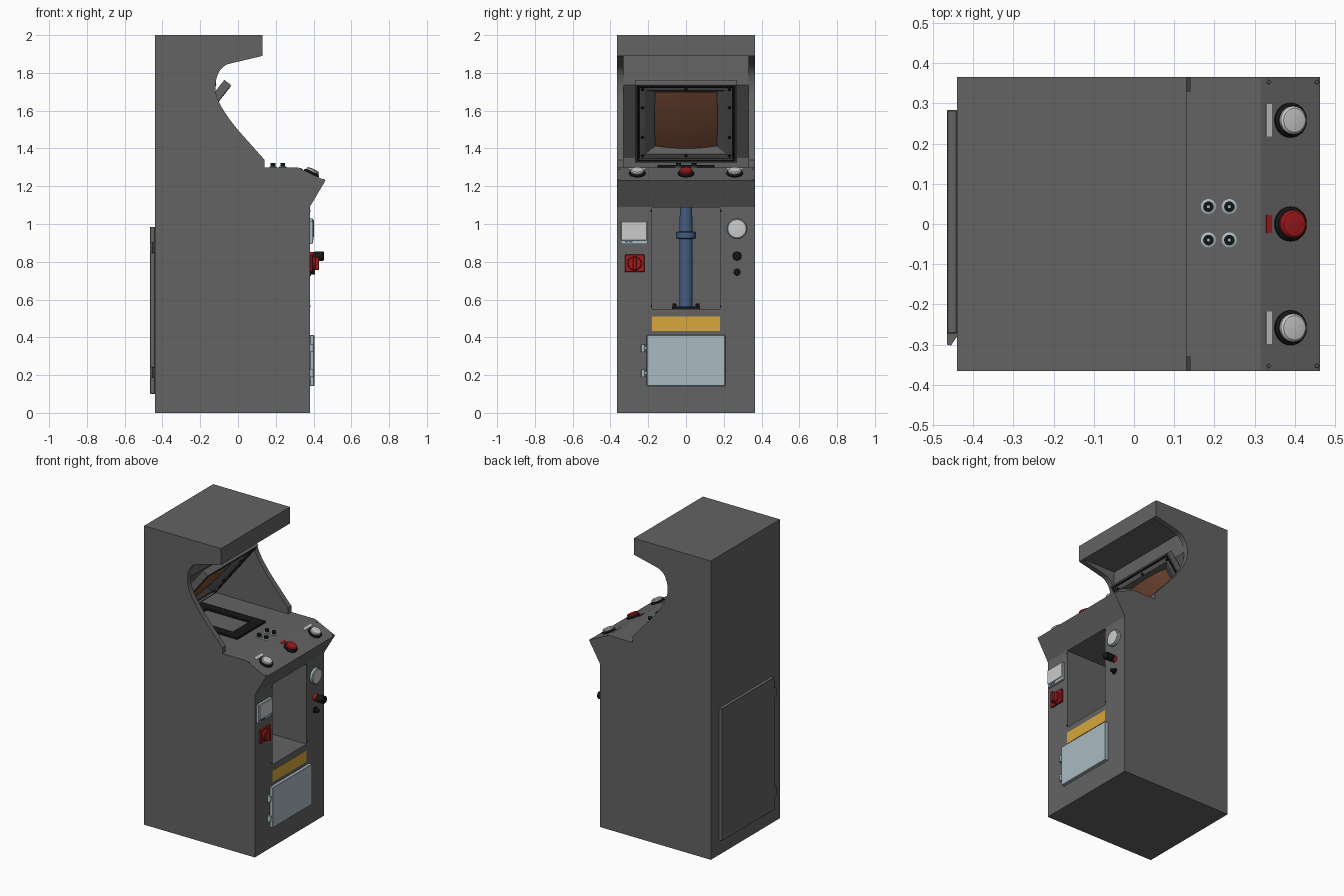
import bpy, bmesh, math
from mathutils import Vector, Matrix
from mathutils.geometry import interpolate_bezier

if "Cube" in bpy.data.objects:
    bpy.data.objects.remove(bpy.data.objects["Cube"])

def mat(name, *c):
    m = bpy.data.materials.new(name)
    m.diffuse_color = (*c, 1)
    m.use_nodes = True
    m.node_tree.nodes["Principled BSDF"].inputs["Base Color"].default_value = m.diffuse_color
    return m

GREY = mat("dark_grey", .125, .125, .125)
BLACK = mat("black", .008, .008, .008)
WHITE = mat("white", .6, .6, .6)
RED = mat("red", .36, .01, .012)
BLUE = mat("blue", .06, .11, .22)
PALE = mat("pale_blue", .4, .5, .54)
YELLOW = mat("yellow", .68, .39, .045)
BROWN = mat("screen_brown", .2, .075, .04)

def finish(name, bm, m=None, smooth=False, matrix=None):
    bmesh.ops.recalc_face_normals(bm, faces=bm.faces)
    me = bpy.data.meshes.new(name)
    bm.to_mesh(me)
    bm.free()
    if matrix:
        me.transform(matrix)
    if smooth:
        me.shade_smooth()
        me.set_sharp_from_angle(angle=math.radians(35))
    me.materials.append(m or GREY)
    ob = bpy.data.objects.new(name, me)
    bpy.context.collection.objects.link(ob)
    return ob

def prism(name, pts, y0, y1, m=None, smooth=False):
    """Extrude an (x, z) profile along y."""
    bm = bmesh.new()
    f = bm.faces.new([bm.verts.new((p[0], y0, p[1])) for p in pts])
    r = bmesh.ops.extrude_face_region(bm, geom=[f])
    vs = [v for v in r["geom"] if isinstance(v, bmesh.types.BMVert)]
    bmesh.ops.translate(bm, verts=vs, vec=(0, y1 - y0, 0))
    return finish(name, bm, m, smooth)

def box(name, x, y, z, m=None, bevel=0, matrix=None):
    """Box from (min, max) pairs."""
    bm = bmesh.new()
    bmesh.ops.create_cube(bm, size=1)
    for v in bm.verts:
        v.co = [(a + b) / 2 + c * (b - a) for c, (a, b) in zip(v.co, (x, y, z))]
    if bevel:
        bmesh.ops.bevel(bm, geom=bm.edges[:], offset=bevel, segments=1, affect='EDGES')
    return finish(name, bm, m, matrix=matrix)

def lathe(name, base, axis, prof, m=None, n=32):
    """Stack of (radius, height) rings along an axis, capped."""
    bm = bmesh.new()
    rings = [[bm.verts.new((r * math.cos(2 * math.pi * i / n), r * math.sin(2 * math.pi * i / n), h))
              for i in range(n)] for r, h in prof]
    for a, b in zip(rings, rings[1:]):
        for i in range(n):
            bm.faces.new((a[i], a[(i + 1) % n], b[(i + 1) % n], b[i]))
    bm.faces.new(rings[0])
    bm.faces.new(rings[-1])
    rot = Vector((0, 0, 1)).rotation_difference(Vector(axis)).to_matrix().to_4x4()
    return finish(name, bm, m, True, Matrix.Translation(base) @ rot)

def cyl(name, base, axis, r, h, m=None, n=32):
    return lathe(name, base, axis, [(r, 0), (r, h * .8), (r * .9, h)], m, n)

def rect_loops(name, loops, matrix, m=None):
    """Nested rectangles (half width, half height, depth) skinned together."""
    bm = bmesh.new()
    rs = [[bm.verts.new((sx * u, sy * v, d)) for sx, sy in ((-1, -1), (1, -1), (1, 1), (-1, 1))]
          for u, v, d in loops]
    for a, b in zip(rs, rs[1:]):
        for i in range(4):
            bm.faces.new((a[i], a[(i + 1) % 4], b[(i + 1) % 4], b[i]))
    return finish(name, bm, m, matrix=matrix)

# Lower cabinet with the front display cavity
lower = prism("lower_cabinet", [(-.44, 0), (.38, 0), (.38, 1.09), (.463, 1.23), (.315, 1.30), (-.44, 1.30)], -.365, .365)
cut = box("cavity_cutter", (-.25, .42), (-.18, .18), (.55, 1.088))
cut.hide_render = True
md = lower.modifiers.new("cavity", 'BOOLEAN')
md.operation, md.object, md.solver = 'DIFFERENCE', cut, 'EXACT'
bpy.context.view_layer.objects.active = lower
bpy.ops.object.modifier_apply(modifier=md.name)
bpy.data.objects.remove(cut)

# Upper side panels with the swept cut-out
V = lambda x, z: Vector((x, z))
c1 = interpolate_bezier(V(.02, 1.475), V(-.05, 1.555), V(-.12, 1.65), V(-.12, 1.72), 14)
c2 = interpolate_bezier(V(-.12, 1.72), V(-.12, 1.79), V(-.09, 1.84), V(-.04, 1.85), 12)
side = [(-.44, 1.30), (.14, 1.30), (.14, 1.34), *c1, *c2[1:], (.13, 1.89), (.13, 2), (-.44, 2)]
for s, n in ((-1, "left"), (1, "right")):
    prism(n + "_side_panel", side, s * .33, s * .365, smooth=True)

# Hood shell, back wall and board behind the screen
prism("hood_shell", [(-.44, 1.30), (-.42, 1.30), (-.415, 1.35), (-.115, 1.735), (-.12, 1.893),
                     (.11, 1.893), (.11, 1.89), (.13, 1.89), (.13, 2), (-.44, 2)], -.33, .33)

# Downward tilted screen unit: local x = world y, local y = up the slope, local z = outward
M = Matrix(((0, .62, .785, -.198), (1, 0, 0, 0), (0, .785, -.62, 1.531), (0, 0, 0, 1)))
rect_loops("screen_frame", [(.165, .185, -.045), (.27, .26, -.045), (.27, .26, 0), (.25, .243, 0), (.25, .243, -.012),
                            (.22, .215, -.012), (.165, .185, -.042)], M)
rect_loops("screen_gasket", [(.262, .253, 0), (.262, .253, .003), (.25, .243, .003), (.25, .243, -.01),
                             (.243, .238, -.01)], M, BLACK)
bm = bmesh.new()
bmesh.ops.create_grid(bm, x_segments=16, y_segments=16, size=1)
for v in bm.verts:
    a, b = v.co.x, v.co.y
    v.co = (.168 * a * (1 - .04 * b * b), .19 * b * (1 - .04 * a * a), -.018 - .011 * (a * a + b * b))
finish("screen_glass", bm, BROWN, True, M)
nrm = Vector((.785, 0, -.62))
for u, v in [(a, b) for a in (-.231, 0, .231) for b in (-.224, -.1, .1, .224) if a or abs(b) > .2]:
    cyl("screen_bolt", M @ Vector((u, v, -.012)), nrm, .008, .008, BLACK, 10)

# Black surround on the floor below the screen
F = Matrix.Translation((-.135, 0, 1.30))
rect_loops("floor_surround", [(.235, .15, 0), (.235, .15, .012), (.16, .09, .012), (.16, .09, 0)], F, BLACK)

# Sloped control deck: buttons, labels, screws
dn = Vector((.427, 0, .904))
deck = lambda x, y: Vector((x, y, 1.30 - (x - .315) * .07 / .148))
tilt = Matrix.Rotation(math.radians(25.3), 4, 'Y')
for y, m, w in ((-.258, WHITE, .04), (0, RED, .022), (.258, WHITE, .04)):
    p = deck(.388, y)
    lathe("button_collar", p, dn, [(.043, 0), (.043, .006), (.036, .013)], BLACK)
    lathe("button_cap", p + dn * .012, dn, [(.035, 0), (.035, .009), (.03, .014), (.015, .016)], m)
    box("button_label", (-.008, .008), (-w, w), (-.001, .003), m, matrix=Matrix.Translation(deck(.335, y)) @ tilt)
for x in (.335, .454):
    for y in (-.353, .353):
        cyl("deck_screw", deck(x, y), dn, .005, .003, n=10)
for x in (.185, .237):
    for y in (-.04, .043):
        lathe("jack_rim", (x, y, 1.30), (0, 0, 1), [(.019, 0), (.019, .003), (.016, .005)], PALE, 24)
        lathe("jack", (x, y, 1.304), (0, 0, 1), [(.013, 0), (.013, .018), (.006, .018), (.006, .012)], BLACK, 20)
        cyl("jack_pin", (x, y, 1.315), (0, 0, 1), .005, .006, PALE, 12)

# Display cavity: frame bolts and blue pole with collar and base
for y in (-.172, .172):
    for z in (.565, 1.07):
        cyl("cavity_bolt", (.37, y * 1.07, z), (1, 0, 0), .004, .013, BLACK, 10)
cyl("pole", (0, 0, .55), (0, 0, 1), .035, .54, BLUE)
lathe("pole_collar", (0, 0, .92), (0, 0, 1), [(.046, 0), (.052, .006), (.052, .034), (.046, .04)], BLUE, 16)
box("pole_base", (-.07, .07), (-.075, .075), (.55, .562), BLACK)
for x in (-.055, .055):
    for y in (-.062, .062):
        cyl("pole_base_bolt", (x, y, .56), (0, 0, 1), .012, .02, BLACK, 6)

# Front panel fittings, left column
X = (1, 0, 0)
box("meter_base", (.38, .395), (-.345, -.205), (.895, 1.015), PALE)
box("meter_face", (.394, .401), (-.343, -.207), (.913, 1.013), WHITE, .002)
for y in (-.315, -.292):
    box("meter_slot", (.394, .398), (y - .009, y + .009), (.901, .909), BLUE)
box("switch_plate", (.38, .396), (-.323, -.22), (.745, .838), RED, .003)
lathe("switch_dial", (.395, -.272, .791), X, [(.037, 0), (.037, .012), (.033, .016)], RED)
box("switch_handle", (.408, .43), (-.281, -.263), (.757, .825), RED, .003)

# Front panel fittings, right column
lathe("gauge_rim", (.38, .27, .975), X, [(.053, 0), (.053, .014), (.048, .018)], PALE)
cyl("gauge_face", (.397, .27, .975), X, .045, .005, WHITE)
cyl("knob_collar", (.38, .27, .83), X, .022, .02, RED, 24)
lathe("knob", (.40, .27, .83), X, [(.02, 0), (.025, .01), (.025, .05), (.021, .055)], BLACK, 24)
lathe("key_switch", (.38, .27, .745), X, [(.02, 0), (.02, .006), (.012, .008), (.012, .028)], BLACK, 20)

# Yellow strip and pale service door
box("warning_strip", (.38, .382), (-.18, .18), (.433, .51), YELLOW)
box("service_door", (.38, .404), (-.208, .208), (.143, .413), PALE, .003)
for z in (.21, .343):
    box("service_hinge", (.38, .396), (-.222, -.206), (z - .008, z + .008), PALE)
    cyl("service_hinge_pin", (.39, -.227, z - .02), (0, 0, 1), .01, .04, PALE, 16)

# Rear door with hinges
box("rear_door", (-.465, -.44), (-.272, .283), (.10, .985), None, .002)
for z in (.215, .875):
    bm = bmesh.new()
    f = bm.faces.new([bm.verts.new((x, y, z - .028)) for x, y in
                      ((-.44, -.27), (-.465, -.27), (-.465, -.30), (-.455, -.302), (-.44, -.28))])
    r = bmesh.ops.extrude_face_region(bm, geom=[f])
    bmesh.ops.translate(bm, verts=[v for v in r["geom"] if isinstance(v, bmesh.types.BMVert)], vec=(0, 0, .056))
    finish("rear_door_hinge", bm)
